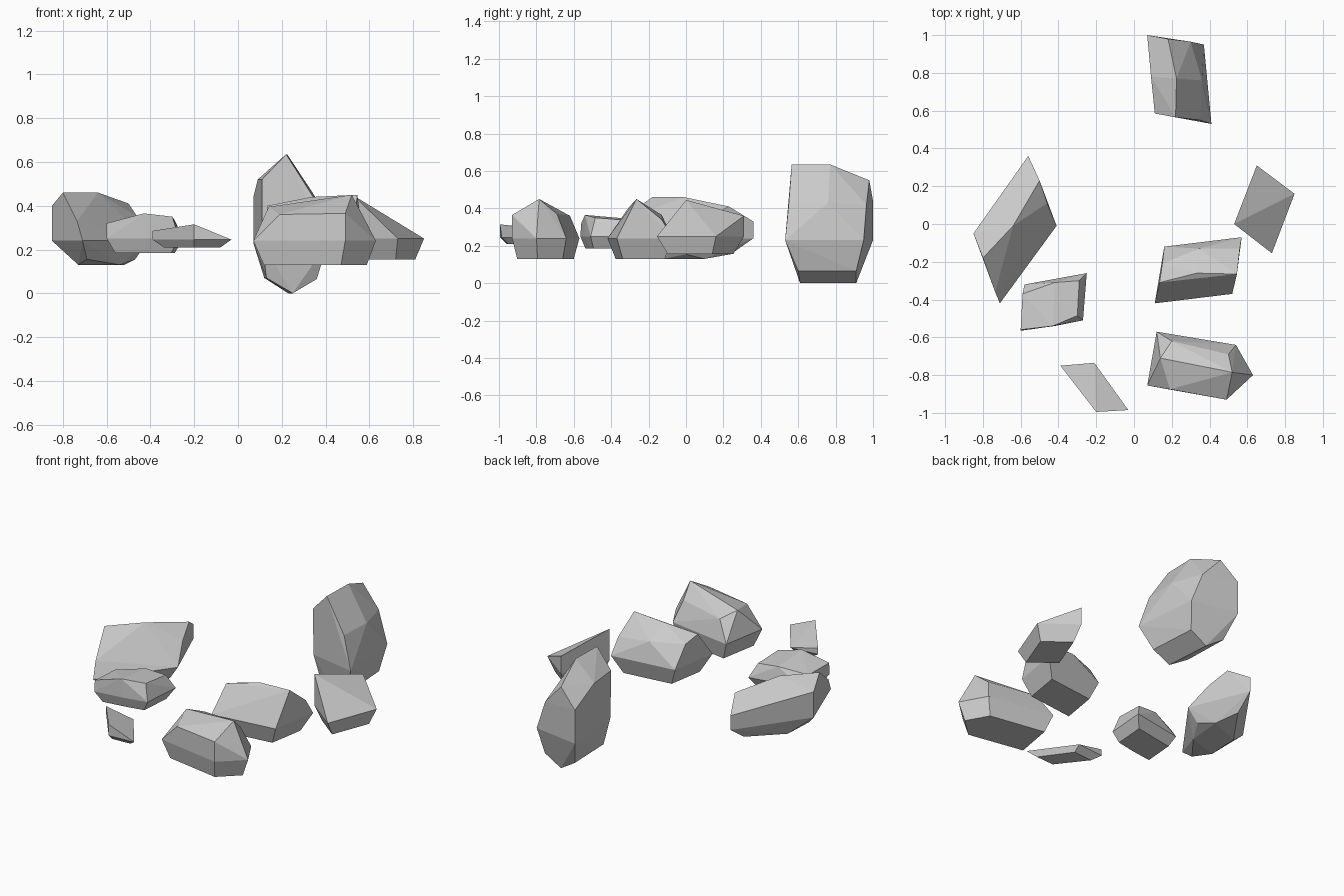
import bpy, bmesh, math


def rock(name, outline, waist, base_z, base_scale, crown, extra=()):
    """Faceted boulder: waist outline, inset flat base and crown points, wrapped in a hull."""
    cx = sum(p[0] for p in outline) / len(outline)
    cy = sum(p[1] for p in outline) / len(outline)
    points = [(x, y, waist) for x, y in outline]
    if base_scale:
        points += [(cx + (x - cx) * base_scale, cy + (y - cy) * base_scale, base_z)
                   for x, y in outline]
    points += list(crown) + list(extra)
    bm = bmesh.new()
    for p in points:
        bm.verts.new(p)
    hull = bmesh.ops.convex_hull(bm, input=bm.verts)
    loose = {v for v in hull["geom_interior"] + hull["geom_unused"]
             if isinstance(v, bmesh.types.BMVert)}
    loose |= {v for v in bm.verts if not v.link_faces}
    bmesh.ops.delete(bm, geom=list(loose), context='VERTS')
    # merge nearly coplanar triangles into clean facets
    bmesh.ops.dissolve_limit(bm, angle_limit=math.radians(2),
                             verts=bm.verts, edges=bm.edges)
    bmesh.ops.recalc_face_normals(bm, faces=bm.faces)
    mesh = bpy.data.meshes.new(name)
    bm.to_mesh(mesh)
    bm.free()
    obj = bpy.data.objects.new(name, mesh)
    bpy.context.collection.objects.link(obj)
    return obj


# tall boulder at the back, with a keel-shaped underside
rock("tall_rock",
     [(.07, 1.0), (.37, .95), (.41, .53), (.11, .59)], .23, 0, 0,
     [(.22, .565, .635), (.225, .77, .635), (.18, .98, .55),
      (.11, .585, .52), (.09, .78, .52), (.07, 1.0, .44),
      (.35, .55, .43), (.36, .76, .43), (.30, .965, .42)],
     [(.25, .61, 0), (.23, .91, 0), (.13, .63, .07), (.12, .93, .07),
      (.36, .60, .065), (.34, .91, .065)])

# large boulder on the left
rock("left_rock",
     [(-.56, .36), (-.41, -.01), (-.71, -.42), (-.85, -.05)], .24, 0, 0,
     [(-.80, -.18, .46), (-.64, -.01, .46), (-.50, .23, .41),
      (-.56, .36, .33), (-.85, -.05, .40), (-.735, -.36, .33), (-.46, .11, .35)],
     [(-.73, -.18, .13), (-.52, .10, .13), (-.69, -.31, .155), (-.54, -.12, .13),
      (-.47, 0, .155), (-.57, .24, .155), (-.72, .02, .13)])

# middle boulder on the right
rock("middle_rock",
     [(.16, -.12), (.57, -.07), (.52, -.37), (.11, -.42)], .24, .13, .75,
     [(.135, -.31, .40), (.335, -.26, .44), (.545, -.265, .45),
      (.15, -.21, .37), (.345, -.13, .365), (.56, -.13, .34)])

# front right boulder with a pointed end
rock("front_rock",
     [(.12, -.57), (.54, -.64), (.63, -.80), (.49, -.93), (.07, -.855)], .24, .13, .84,
     [(.14, -.71, .395), (.52, -.785, .45), (.19, -.875, .36), (.49, -.93, .365),
      (.20, -.62, .36), (.50, -.69, .37)])

# wedge with a slanted top on the far right
rock("wedge_rock",
     [(.65, .31), (.85, .16), (.73, -.155), (.53, 0)], .25, .155, .75,
     [(.53, 0, .445), (.65, .31, .36)])

# low stone left of centre
rock("low_rock",
     [(-.58, -.32), (-.25, -.26), (-.27, -.51), (-.42, -.54), (-.60, -.565)], .25, .185, .78,
     [(-.60, -.56, .32), (-.43, -.54, .365), (-.30, -.485, .35),
      (-.29, -.30, .335), (-.42, -.31, .345), (-.59, -.37, .315)])

# thin chip at the front
rock("chip_rock",
     [(-.39, -.75), (-.21, -.735), (-.03, -.985), (-.20, -.995)], .245, .21, .72,
     [(-.39, -.75, .285), (-.20, -.995, .315)])
